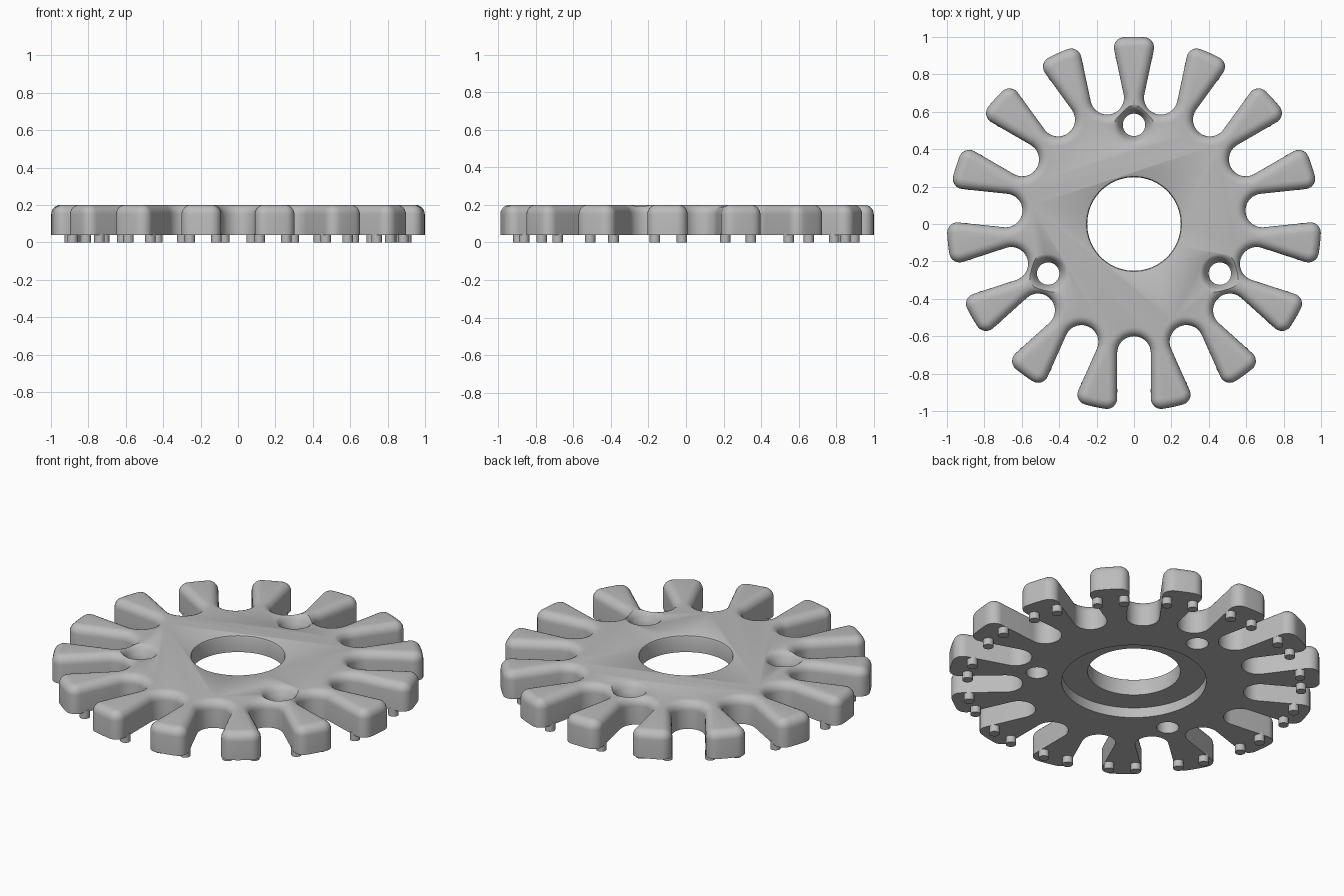
import bpy, bmesh
from math import sin, cos, pi, sqrt, atan2, radians
from mathutils import Vector

cube = bpy.data.objects.get("Cube")
if cube:
    bpy.data.objects.remove(cube)

TEETH = 15
STEP = 2 * pi / TEETH
SLOT_R, SLOT_HALF, CORNER, ROUND = 0.69, 0.09, 0.055, 0.05
BASE, TOP = 0.04, 0.2

grey = bpy.data.materials.new("plain_grey")
grey.use_nodes = True
grey.diffuse_color = (0.5, 0.5, 0.5, 1)
grey.node_tree.nodes["Principled BSDF"].inputs["Base Color"].default_value = (0.5, 0.5, 0.5, 1)


def make_object(name, bm):
    bmesh.ops.recalc_face_normals(bm, faces=bm.faces)
    mesh = bpy.data.meshes.new(name)
    bm.to_mesh(mesh)
    bm.free()
    mesh.materials.append(grey)
    ob = bpy.data.objects.new(name, mesh)
    bpy.context.collection.objects.link(ob)
    return ob


def arc(cx, cy, r, a0, a1, n):
    return [(cx + r * cos(a0 + (a1 - a0) * i / n), cy + r * sin(a0 + (a1 - a0) * i / n))
            for i in range(n + 1)]


def outline(inset):
    """Closed toothed outline, shrunk by the inset."""
    fillet = CORNER - inset
    cv = SLOT_HALF + CORNER
    cu = sqrt((1 - CORNER) ** 2 - cv ** 2)
    tip = atan2(cv, cu)
    half = arc(SLOT_R, 0, SLOT_HALF + inset, pi, pi / 2, 10)
    half += arc(cu, cv, fillet, -pi / 2, tip, 6)
    half += arc(0, 0, 1 - inset, tip, STEP / 2, 3)[1:]
    slot = [(u, -v) for u, v in reversed(half[1:])] + half[:-1]
    pts = []
    for k in range(TEETH):
        a = -pi / 2 + k * STEP
        pts += [(u * cos(a) - v * sin(a), u * sin(a) + v * cos(a)) for u, v in slot]
    return pts


def lathe(name, profile, x=0, y=0, sides=64):
    """Solid of revolution from (radius, height) pairs."""
    bm = bmesh.new()
    rings = [[bm.verts.new((x + r * cos(2 * pi * i / sides), y + r * sin(2 * pi * i / sides), z))
              for i in range(sides)] for r, z in profile]
    for a, b in zip(rings, rings[1:]):
        for i in range(sides):
            j = (i + 1) % sides
            bm.faces.new((a[i], a[j], b[j], b[i]))
    bm.faces.new(rings[0][::-1])
    bm.faces.new(rings[-1])
    return make_object(name, bm)


def smooth(ob):
    bpy.ops.object.select_all(action='DESELECT')
    ob.select_set(True)
    bpy.context.view_layer.objects.active = ob
    bpy.ops.object.shade_smooth_by_angle(angle=radians(35))


# Slotted disc with rounded upper edges
bm = bmesh.new()
levels = [(0, BASE)]
levels += [(ROUND * (1 - cos(t)), TOP - ROUND * (1 - sin(t)))
           for t in [i * pi / 12 for i in range(7)]]
loops = [[bm.verts.new((x, y, z)) for x, y in outline(d)] for d, z in levels]
for a, b in zip(loops, loops[1:]):
    for i in range(len(a)):
        j = (i + 1) % len(a)
        bm.faces.new((a[i], a[j], b[j], b[i]))
bm.faces.new(loops[0][::-1])
bm.faces.new(loops[-1])
disc = make_object("slotted_disc", bm)

# Centre bore with the wider recess underneath
cutters = [lathe("bore_cutter", [(0.39, -0.1), (0.39, 0.1), (0.25, 0.1), (0.25, 0.185),
                                 (0.254, 0.195), (0.262, 0.2), (0.262, 0.3)], sides=96)]
# Three dished screw holes
for k in range(3):
    a = pi / 2 + k * 2 * pi / 3
    cutters.append(lathe("screw_hole_cutter",
                         [(0.06, -0.1), (0.06, 0.13), (0.068, 0.15), (0.078, 0.172),
                          (0.09, 0.19), (0.105, 0.2), (0.105, 0.3)],
                         0.53 * cos(a), 0.53 * sin(a), 40))

bpy.context.view_layer.objects.active = disc
for cutter in cutters:
    cutter.hide_render = True
    mod = disc.modifiers.new("cut", 'BOOLEAN')
    mod.operation = 'DIFFERENCE'
    mod.solver = 'EXACT'
    mod.object = cutter
    bpy.ops.object.modifier_apply(modifier=mod.name)
    bpy.data.objects.remove(cutter)
smooth(disc)

# Two small feet under every tooth
for k in range(TEETH):
    a = pi / 2 + k * STEP
    for side in (-1, 1):
        b = a + side * radians(4.6)
        smooth(lathe("tooth_foot", [(0.028, 0), (0.028, BASE + 0.01)],
                     0.9 * cos(b), 0.9 * sin(b), 20))
